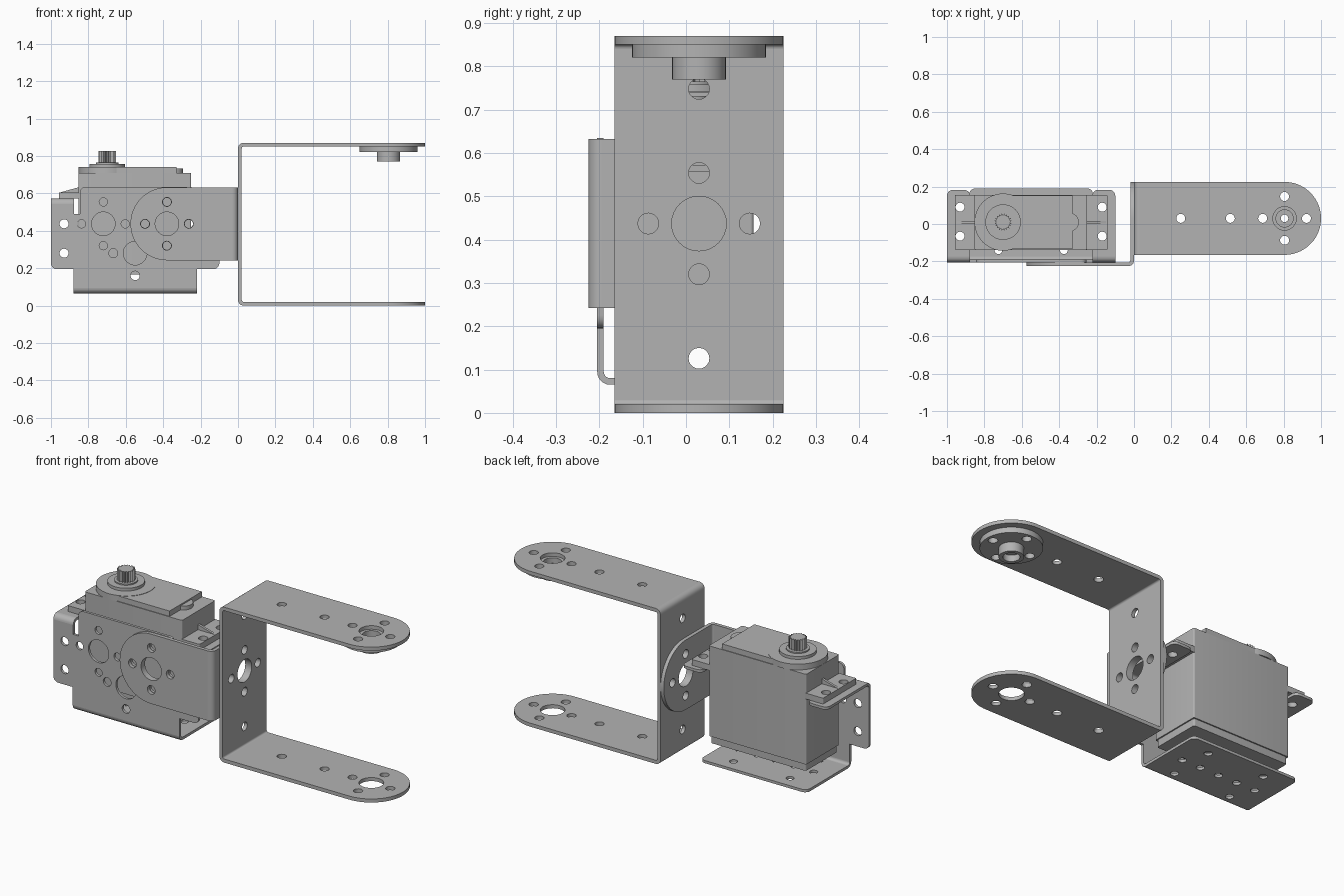
import bpy, bmesh
from math import sin, cos, pi

if "Cube" in bpy.data.objects:
    bpy.data.objects.remove(bpy.data.objects["Cube"])

grey = bpy.data.materials.new("plain grey")
grey.use_nodes = True
grey.diffuse_color = (0.45, 0.45, 0.45, 1)
grey.node_tree.nodes["Principled BSDF"].inputs["Base Color"].default_value = grey.diffuse_color

# How a flat (u, v) outline with depth d maps to space, by the axis it is thick along
MAP = {"x": lambda u, v, d: (d, u, v),
       "y": lambda u, v, d: (u, d, v),
       "z": lambda u, v, d: (u, v, d)}
BIG, SMALL, PITCH = 0.063, 0.024, 0.117
BEND, THICK = 0.03, 0.02


def circle(u, v, r, n=32):
    return [(u + r * cos(2 * pi * i / n), v + r * sin(2 * pi * i / n)) for i in range(n)]


def holes(points, r=SMALL):
    return [circle(u, v, r, 20) for u, v in points]


def cross(u, v):
    """Four small holes around a centre."""
    return holes([(u - PITCH, v), (u + PITCH, v), (u, v - PITCH), (u, v + PITCH)])


def rounded(corners):
    """Right-angled outline; each corner is (u, v) or (u, v, fillet radius)."""
    pts, n = [], len(corners)
    for i, c in enumerate(corners):
        if len(c) == 2:
            pts.append(c)
            continue
        u, v, r = c
        dirs = []
        for o in (corners[i - 1], corners[(i + 1) % n]):
            du, dv = o[0] - u, o[1] - v
            ln = (du * du + dv * dv) ** 0.5
            dirs.append((du / ln, dv / ln))
        (au, av), (bu, bv) = dirs
        steps = max(5, int(r * 90))
        for k in range(steps + 1):
            t = pi / 2 * k / steps
            pts.append((u + r * (au + bu - bu * cos(t) - au * sin(t)),
                        v + r * (av + bv - bv * cos(t) - av * sin(t))))
    return [p for i, p in enumerate(pts)
            if abs(p[0] - pts[i - 1][0]) + abs(p[1] - pts[i - 1][1]) > 1e-5]


def rect(u0, u1, v0, v1, r=0):
    c = [(u0, v0), (u1, v0), (u1, v1), (u0, v1)]
    return rounded([p + (r,) for p in c]) if r else c


def sheet(bm, axis, d0, d1, outline, cuts=()):
    """Flat outline with holes, thickened from d0 to d1."""
    edges = []
    for loop in [outline, *cuts]:
        vs = [bm.verts.new(MAP[axis](u, v, d0)) for u, v in loop]
        edges += [bm.edges.new((vs[i - 1], vs[i])) for i in range(len(vs))]
    fill = bmesh.ops.triangle_fill(bm, use_beauty=True, edges=edges)
    faces = [g for g in fill["geom"] if isinstance(g, bmesh.types.BMFace)]
    ext = bmesh.ops.extrude_face_region(bm, geom=faces)
    moved = [g for g in ext["geom"] if isinstance(g, bmesh.types.BMVert)]
    bmesh.ops.translate(bm, verts=moved, vec=MAP[axis](0, 0, d1 - d0))


def bend(bm, axis, d0, d1, u, v, quarter, thick=THICK):
    """Quarter-round fold of sheet metal about the centre (u, v)."""
    angles = [pi / 2 * (quarter + k / 6) for k in range(7)]
    arc = [(u + BEND * cos(a), v + BEND * sin(a)) for a in angles]
    inner = BEND - thick
    arc += [(u + inner * cos(a), v + inner * sin(a)) for a in reversed(angles)]
    sheet(bm, axis, d0, d1, arc)


parts = []


def finish(name, bm):
    bmesh.ops.recalc_face_normals(bm, faces=bm.faces)
    mesh = bpy.data.meshes.new(name)
    bm.to_mesh(mesh)
    bm.free()
    mesh.materials.append(grey)
    ob = bpy.data.objects.new(name, mesh)
    bpy.context.collection.objects.link(ob)
    parts.append(ob)


# U bracket: back wall, two round-ended arms and their folds
UY, R, TOP = 0.03, 0.195, 0.87
Y0, Y1, TIP = UY - R, UY + R, 0.805
MID = 0.437
bm = bmesh.new()
sheet(bm, "x", 0, THICK, rect(Y0, Y1, BEND, TOP - BEND),
      [circle(UY, MID, BIG)] + cross(UY, MID) + holes([(UY, MID - 0.311), (UY, MID + 0.311)]))
arm = rounded([(BEND, Y0), (TIP + R, Y0, R), (TIP + R, Y1, R), (BEND, Y1)])
for z in (0, TOP - THICK):
    sheet(bm, "z", z, z + THICK, arm,
          [circle(TIP, UY, BIG)] + cross(TIP, UY) + holes([(0.25, UY), (0.515, UY)]))
bend(bm, "y", Y0, Y1, BEND, BEND, 2)
bend(bm, "y", Y0, Y1, BEND, TOP - BEND, 1)
finish("u_bracket", bm)

# Round horn with a hub under the upper arm
bm = bmesh.new()
sheet(bm, "z", 0.82, 0.85, circle(TIP, UY, 0.155, 48), [circle(TIP, UY, 0.046)] + cross(TIP, UY))
sheet(bm, "z", 0.805, 0.82, circle(TIP, UY, 0.062), [circle(TIP, UY, 0.02)])
sheet(bm, "z", 0.77, 0.805, circle(TIP, UY, 0.062), [circle(TIP, UY, 0.042)])
finish("horn", bm)

# L bracket joining the U bracket to the motor bracket
LX, LF = -0.38, -0.225
Z0, Z1 = MID - R, MID + R
bm = bmesh.new()
sheet(bm, "y", LF, LF + THICK,
      rounded([(-BEND, Z0), (-BEND, Z1), (LX - R, Z1, R), (LX - R, Z0, R)]),
      [circle(LX, MID, BIG)] + cross(LX, MID))
sheet(bm, "x", -THICK, 0,
      rounded([(LF + BEND, Z0), (Y1, Z0, R), (Y1, Z1, R), (LF + BEND, Z1)]),
      [circle(UY, MID, BIG)] + cross(UY, MID))
bend(bm, "z", Z0, Z1, -BEND, LF + BEND, 3)
finish("l_bracket", bm)

# Motor bracket: front plate, base flange and two ear flanges
CX, THIN = -0.55, 0.015
F0 = -0.205
F1 = F0 + THIN
BASE, SHELF = 0.065, 0.572
half = [(0.33, BASE + BEND), (0.33, 0.195), (0.45, 0.195, 0.03), (0.45, SHELF - BEND),
        (0.327, SHELF - BEND), (0.327, 0.49), (0.295, 0.49), (0.295, 0.635, 0.03)]
right = [(CX + c[0], *c[1:]) for c in half]
left = [(CX - c[0], *c[1:]) for c in reversed(half)]
bm = bmesh.new()
cuts = [circle(CX, 0.28, BIG)] + holes([(CX, 0.16), (CX - PITCH, 0.28), (CX + PITCH, 0.28)])
for s in (-1, 1):
    cuts += [circle(CX + s * 0.17, MID, BIG)]
    cuts += holes([(CX + s * 0.17 + a, MID + b) for a, b in
                   ((-PITCH, 0), (PITCH, 0), (0, PITCH), (0, -PITCH))], 0.022)
    cuts += holes([(CX + s * 0.38, MID), (CX + s * 0.38, 0.28)])
sheet(bm, "y", F0, F1, rounded(right + left), cuts)
base_holes = [(CX + s * 0.175, y) for s in (-1, 1) for y in (-0.14, 0.115)]
base_holes += [(CX + k * 0.115, -0.015) for k in range(-2, 3)]
sheet(bm, "z", BASE, BASE + THIN,
      rounded([(CX - 0.33, F0 + BEND), (CX + 0.33, F0 + BEND),
               (CX + 0.33, 0.19, 0.03), (CX - 0.33, 0.19, 0.03)]), holes(base_holes, 0.021))
bend(bm, "x", CX - 0.33, CX + 0.33, F0 + BEND, BASE + BEND, 2, THIN)
for s in (-1, 1):
    xa, xb = sorted((CX + s * 0.327, CX + s * 0.45))
    sheet(bm, "z", SHELF - THIN, SHELF,
          rounded([(xa, F0 + BEND), (xb, F0 + BEND), (xb, 0.182, 0.03), (xa, 0.182, 0.03)]),
          holes([(CX + s * 0.38, 0.09), (CX + s * 0.38, -0.065)]))
    bend(bm, "x", xa, xb, F0 + BEND, SHELF - BEND, 1, THIN)
finish("motor_bracket", bm)

# Motor case: main block, slightly inset bottom cap, stepped lid
SY0, SY1, SYC = -0.138, 0.156, 0.01
bm = bmesh.new()
sheet(bm, "z", 0.205, 0.71, rect(-0.853, -0.25, SY0, SY1, 0.008))
sheet(bm, "z", 0.165, 0.205, rect(-0.846, -0.257, SY0 + 0.007, SY1 - 0.007, 0.01))
sheet(bm, "z", 0.71, 0.74, rect(-0.7, -0.33, SY0 + 0.004, SY1 - 0.004))
sheet(bm, "z", 0.71, 0.732, circle(-0.345, SYC, 0.05))
finish("motor_case", bm)

# Mounting ears with a sloped rib on each
bm = bmesh.new()
for s in (-1, 1):
    xa, xb = sorted((CX + s * 0.29, CX + s * 0.408))
    sheet(bm, "z", SHELF, 0.605, rect(xa, xb, SY0, SY1, 0.006),
          holes([(CX + s * 0.38, 0.09), (CX + s * 0.38, -0.065)]))
    sheet(bm, "y", SYC - 0.007, SYC + 0.007,
          [(CX + s * 0.3, 0.605), (CX + s * 0.4, 0.605), (CX + s * 0.3, 0.633)])
finish("motor_ears", bm)

# Output boss and toothed shaft
SX = -0.7
bm = bmesh.new()
sheet(bm, "z", 0.71, 0.742, circle(SX, SYC, 0.153, 48))
sheet(bm, "z", 0.742, 0.758, circle(SX, SYC, 0.095, 40))
sheet(bm, "z", 0.758, 0.765, circle(SX, SYC, 0.06))
finish("output_boss", bm)
bm = bmesh.new()
teeth = 20
gear = [(SX + r * cos(pi * i / teeth), SYC + r * sin(pi * i / teeth))
        for i in range(2 * teeth) for r in [0.047 if i % 2 else 0.036]]
sheet(bm, "z", 0.76, 0.825, gear)
finish("output_shaft", bm)

# Smooth round walls, keep edges sharp
bpy.ops.object.select_all(action="DESELECT")
for ob in parts:
    ob.select_set(True)
bpy.context.view_layer.objects.active = parts[0]
bpy.ops.object.shade_smooth_by_angle(angle=pi / 6)
